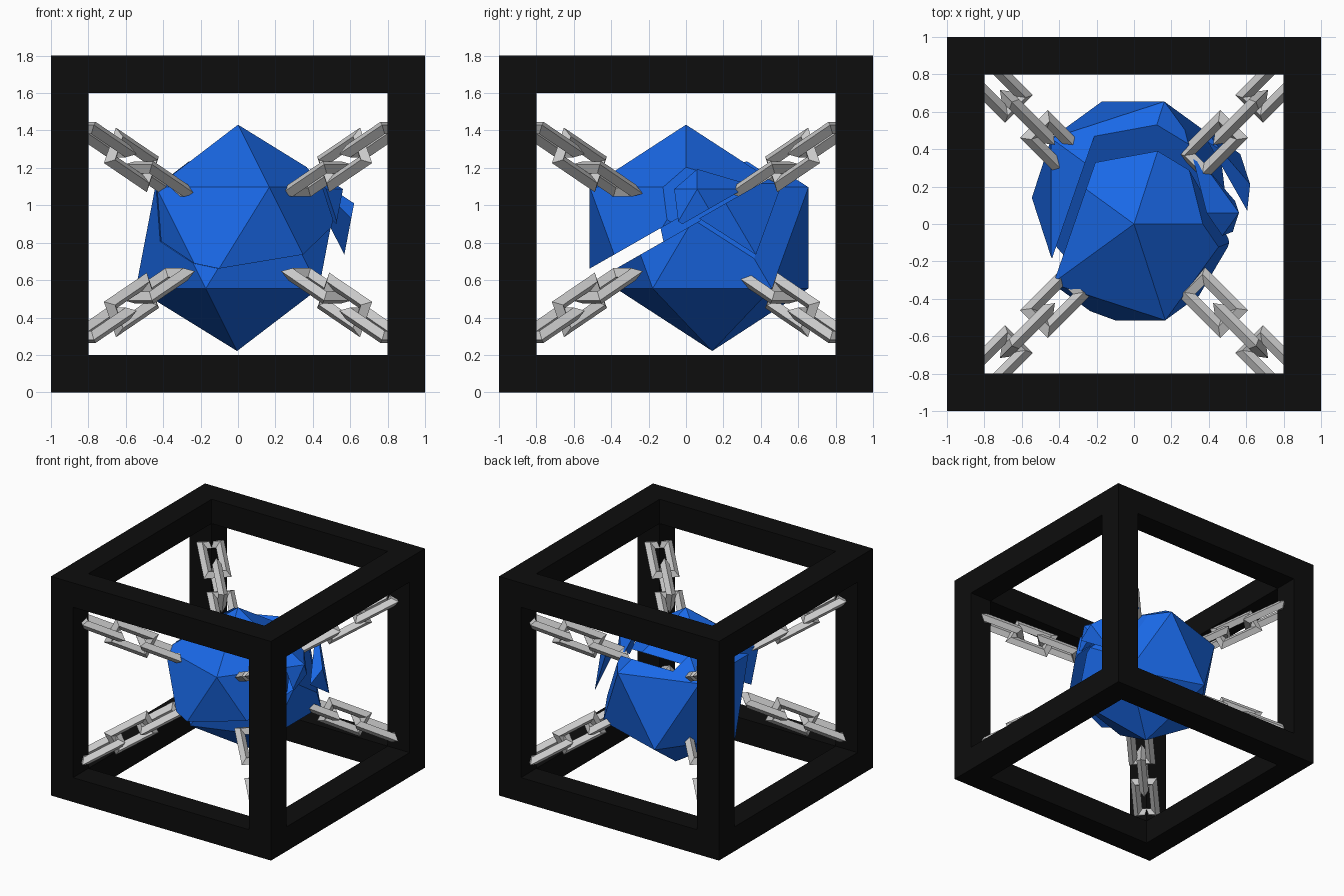
import bpy, bmesh
from mathutils import Vector, Matrix

if "Cube" in bpy.data.objects:
    bpy.data.objects.remove(bpy.data.objects["Cube"])


def material(name, color):
    m = bpy.data.materials.new(name)
    m.diffuse_color = (*color, 1)
    m.use_nodes = True
    m.node_tree.nodes["Principled BSDF"].inputs["Base Color"].default_value = m.diffuse_color
    return m


def make(name, bm, mat=None):
    bmesh.ops.recalc_face_normals(bm, faces=bm.faces)
    me = bpy.data.meshes.new(name)
    bm.to_mesh(me)
    bm.free()
    ob = bpy.data.objects.new(name, me)
    bpy.context.collection.objects.link(ob)
    if mat:
        me.materials.append(mat)
    return ob


black = material("black", (0.004, 0.004, 0.004))
blue = material("blue", (0.01, 0.14, 0.8))

# Cage: a box with a square opening through each face (shared corner grid)
xy, zs = [-1, -0.8, 0.8, 1], [0, 0.2, 1.6, 1.8]
bm = bmesh.new()
for i in range(3):
    for j in range(3):
        for k in range(3):
            if (i, j, k).count(1) > 1:
                continue
            lo = Vector((xy[i], xy[j], zs[k]))
            hi = Vector((xy[i + 1], xy[j + 1], zs[k + 1]))
            mat = Matrix.Translation((lo + hi) / 2) @ Matrix.Diagonal((*(hi - lo), 1))
            bmesh.ops.create_cube(bm, size=1, matrix=mat)
# drop the inner walls where blocks touch
bmesh.ops.remove_doubles(bm, verts=bm.verts, dist=1e-4)
seen = {}
for f in bm.faces:
    seen.setdefault(tuple(round(c, 3) for c in f.calc_center_median()), []).append(f)
bmesh.ops.delete(bm, geom=[f for g in seen.values() if len(g) > 1 for f in g], context='FACES')
make("cage_frame", bm, black)

# Fracture planes through the core: (point, normal)
SLANT = ((0, 0, 0.955), (0, -0.57, 1))
LEFT = ((-0.21, 0.32, 1.1), (-0.635, 0.22, 0))
CORNER = ((0.468, 0.21, 0.73), (0.89, 0.32, 0.33))


def fragment(name, cuts, offset):
    """Icosahedron cut by planes; +1 keeps the side the normal points to."""
    bm = bmesh.new()
    bmesh.ops.create_icosphere(bm, subdivisions=1, radius=0.605,
                               matrix=Matrix.Translation((0, 0, 0.826)))
    for (co, no), side in cuts:
        bmesh.ops.bisect_plane(bm, geom=bm.verts[:] + bm.edges[:] + bm.faces[:], dist=1e-5,
                               plane_co=co, plane_no=Vector(no).normalized(),
                               clear_inner=side > 0, clear_outer=side < 0)
        bmesh.ops.holes_fill(bm, edges=[e for e in bm.edges if e.is_boundary], sides=0)
    bmesh.ops.translate(bm, verts=bm.verts, vec=offset)
    make(name, bm, blue)


# Core fragments
back = (-0.005, 0.14, 0)
fragment("core_upper_front", [(SLANT, 1), (LEFT, -1), (CORNER, -1)], (0, 0, 0))
fragment("core_lower_back", [(SLANT, -1), (CORNER, -1)], back)
fragment("core_left_ridge", [(SLANT, 1), (LEFT, 1)], back)
fragment("core_shard_lower", [(SLANT, -1), (CORNER, 1)], (0.1, 0.15, 0.02))
fragment("core_shard_upper", [(SLANT, 1), (CORNER, 1)], (0.02, 0.06, -0.01))


def link(name, matrix, length=0.36, width=0.21, bar=0.036):
    """Rectangular ring with a diamond cross-section, long along local x."""
    bm = bmesh.new()
    rings = []
    for sx, sy in ((1, 1), (-1, 1), (-1, -1), (1, -1)):
        hx, hy = length / 2 - bar, width / 2 - bar
        rings.append([bm.verts.new((sx * (hx + d), sy * (hy + d), h))
                      for d, h in ((bar, 0), (0, bar), (-bar, 0), (0, -bar))])
    for a in range(4):
        for b in range(4):
            p, q = rings[a], rings[(a + 1) % 4]
            bm.faces.new((p[b], q[b], q[(b + 1) % 4], p[(b + 1) % 4]))
    bmesh.ops.transform(bm, matrix=matrix, verts=bm.verts)
    make(name, bm)


# Eight chains from the cage corners to the core, alternate links turned upright
for sx, sn in ((-1, "left"), (1, "right")):
    for sy, yn in ((-1, "front"), (1, "back")):
        for sz, zn in ((-1, "lower"), (1, "upper")):
            d = Vector((sx, sy, 0.68 * sz))
            ax = d.normalized()
            flat = Vector((-sy, sx, 0)).normalized()
            up = ax.cross(flat)
            for n, t in enumerate((0.42, 0.57, 0.73)):
                y, z = (up, -flat) if n == 1 else (flat, up)
                m = Matrix((ax, y, z)).transposed().to_4x4()
                m.translation = d * t + Vector((0, 0, 0.855))
                link(f"chain_{zn}_{yn}_{sn}_link_{n + 1}", m)
